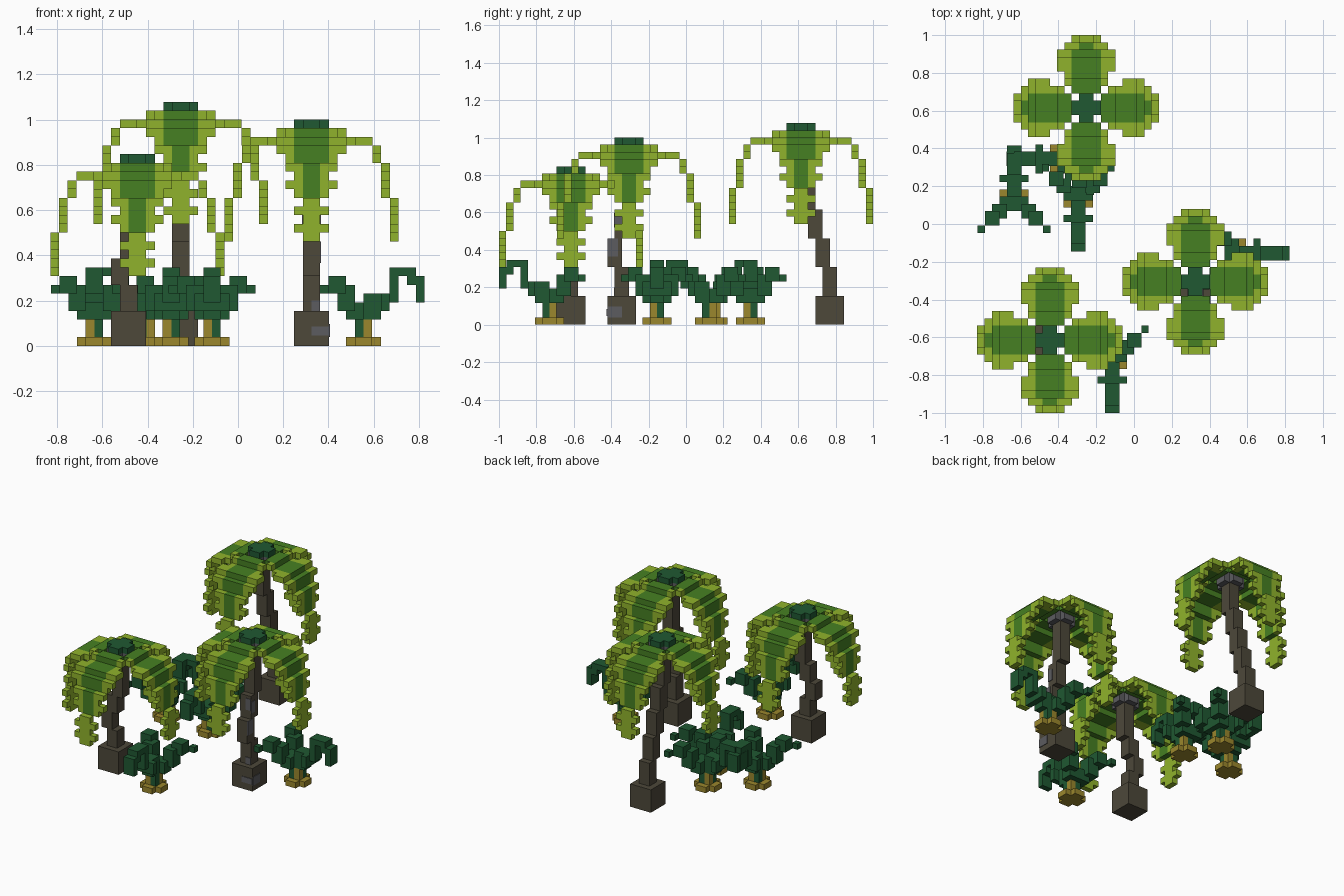
import bpy, bmesh
from mathutils import Matrix, Vector
from math import radians

cube = bpy.data.objects.get("Cube")
if cube:
    bpy.data.objects.remove(cube, do_unlink=True)

C = 0.0385  # size of one block


def make_material(name, rgb):
    m = bpy.data.materials.new(name)
    m.use_nodes = True
    colour = (*rgb, 1)
    m.diffuse_color = colour
    m.node_tree.nodes["Principled BSDF"].inputs["Base Color"].default_value = colour
    return m


LIGHT = make_material("light leaf green", (0.28, 0.45, 0.025))
MID = make_material("mid leaf green", (0.061, 0.216, 0.016))
DARK = make_material("dark leaf green", (0.014, 0.098, 0.032))
BARK = make_material("bark brown", (0.074, 0.065, 0.042))
STONE = make_material("bark grey", (0.107, 0.107, 0.117))
ROOT = make_material("root mustard", (0.328, 0.242, 0.026))


def build(name, boxes, location):
    """Make one object from (low corner, high corner, material, turn) boxes in block units."""
    mesh = bpy.data.meshes.new(name)
    mats = []
    bm = bmesh.new()
    for lo, hi, mat, turn in boxes:
        if mat not in mats:
            mats.append(mat)
            mesh.materials.append(mat)
        lo, hi = Vector(lo) * C, Vector(hi) * C
        size = hi - lo
        matrix = (Matrix.Rotation(radians(turn), 4, "Z")
                  @ Matrix.Translation((lo + hi) / 2)
                  @ Matrix.Diagonal((*size, 1)))
        verts = bmesh.ops.create_cube(bm, size=1, matrix=matrix)["verts"]
        for f in {f for v in verts for f in v.link_faces}:
            f.material_index = mats.index(mat)
    bm.to_mesh(mesh)
    bm.free()
    obj = bpy.data.objects.new(name, mesh)
    obj.location = location
    bpy.context.collection.objects.link(obj)
    return obj


# Frond rows: distance out, blocks below the top, half width, half width of the core
FROND = [(2, 1, 2, 2), (3, 1, 3, 2), (4, 2, 3, 2), (5, 2, 4, 2), (6, 2, 4, 2),
         (7, 3, 4, 2), (7, 4, 3, 2), (8, 5, 3, 1), (8, 6, 2, 1), (8, 7, 3, 1),
         (8, 8, 2, 1), (9, 9, 1, 0), (9, 10, 2, 0), (9, 11, 1, 0), (9, 12, 2, 0),
         (9, 13, 1, 0)]


def frond_boxes(top):
    boxes = []
    for turn in (0, 90, 180, 270):
        for r, k, half, core in FROND:
            z = top - k - 1
            if core:
                boxes.append(((r, -core, z), (r + 1, core, z + 1), MID, turn))
            if half > core:
                spans = [(-half, -core), (core, half)] if core else [(-half, half)]
                for a, b in spans:
                    boxes.append(((r, a, z), (r + 1, b, z + 1), LIGHT, turn))
    return boxes


def plus(z0, z1, mat):
    """A four by four block without its corners."""
    return [((-2, -1, z0), (2, 1, z1), mat, 0),
            ((-1, 1, z0), (1, 2, z1), mat, 0),
            ((-1, -2, z0), (1, -1, z1), mat, 0)]


def palm(side, x, y, top, axis, step, offsets):
    """A palm whose trunk shifts along one axis; offsets run from the base up."""
    place = (x, y, 0)
    build(side + "_palm_fronds", frond_boxes(top), place)
    build(side + "_palm_cap", plus(top - 1, top, DARK), place)
    build(side + "_palm_collar", plus(top - 3, top - 1, STONE), place)

    def column(offset, half, z0, z1):
        mid = Vector((0, 0, 0))
        mid[axis] = offset
        grow = Vector((half, half, 0))
        return (mid - grow + Vector((0, 0, z0)), mid + grow + Vector((0, 0, z1)), BARK, 0)

    trunk = [column(offsets[0], 2, 0, 4)]
    z = 4
    for i, offset in enumerate(offsets):
        end = top - 3 if i == len(offsets) - 1 else z + step
        trunk.append(column(offset, 1, z, end))
        z = end
    build(side + "_palm_trunk", trunk, place)


palm("back", -0.253, 0.615, 28, 1, 4, (4, 3, 2, 1, 0))
palm("right", 0.325, -0.305, 26, 1, 4, (-1, -2, -1, 0))
palm("left", -0.445, -0.615, 22, 0, 3, (-1, -2, -1, 0))

# Thin grey bark patches on one palm
T = 0.1
patches = [((0, -3 - T, 1.2), (2, -3, 2.2), STONE, 0),
           ((2, -3, 1), (2 + T, -1, 2.5), STONE, 0),
           ((0, -2 - T, 4), (1, -2, 5.2), STONE, 0),
           ((1, -3, 9.5), (1 + T, -1.5, 12), STONE, 0),
           ((0, -2 - T, 13.5), (1, -2, 15.5), STONE, 0),
           ((-1 - T, -2, 13), (-1, -1, 15), STONE, 0),
           ((1, -2, 13), (1 + T, -1, 15), STONE, 0)]
build("right_palm_bark_patches", patches, (0.325, -0.305, 0))

# Straight arm of a fern: distance out, lowest block, end height, half width
ARM = [(0, 3, 6, 1), (1, 3, 6, 1), (2, 4, 6, 2), (3, 5, 9, 1), (4, 8, 9, 1),
       (5, 7, 9, 1), (6, 5, 8, 1)]
# Slanted arm: step, lowest block, end height, block width
SLANT = [(2, 3, 5, 2), (3, 4, 7, 2), (4, 6, 8, 2), (5, 6, 7, 1)]


def fern(side, x, y, turn):
    """A small fern with one straight arm and two slanted arms opposite."""
    roots = [((-2, -1, 0), (2, 1, 1), ROOT, turn), ((-1, 1, 0), (1, 2, 1), ROOT, turn),
             ((-1, -2, 0), (1, -1, 1), ROOT, turn)]
    for a in (0, 180):
        roots.append(((0, -1, 1), (1, 0, 3), ROOT, turn + a))
    build(side + "_fern_roots", roots, (x, y, 0))

    leaves = [((-1, -1, 3), (1, 1, 5), DARK, turn)]
    for a in (0, 180):
        leaves.append(((0, 0, 1), (1, 1, 3), DARK, turn + a))
    for u, z0, z1, half in ARM:
        leaves.append(((u, -half, z0), (u + 1, half, z1), DARK, turn))
    for a in (90, 180):
        for d, z0, z1, w in SLANT:
            leaves.append(((d - w, d - w, z0), (d, d, z1), DARK, turn + a))
    build(side + "_fern_leaves", leaves, (x, y, 0))


fern("far_right", 0.555, -0.155, 0)
fern("front", -0.115, -0.73, 270)
fern("middle", -0.295, 0.125, 270)
fern("far_left", -0.635, 0.145, 90)
fern("back", -0.405, 0.345, 180)
